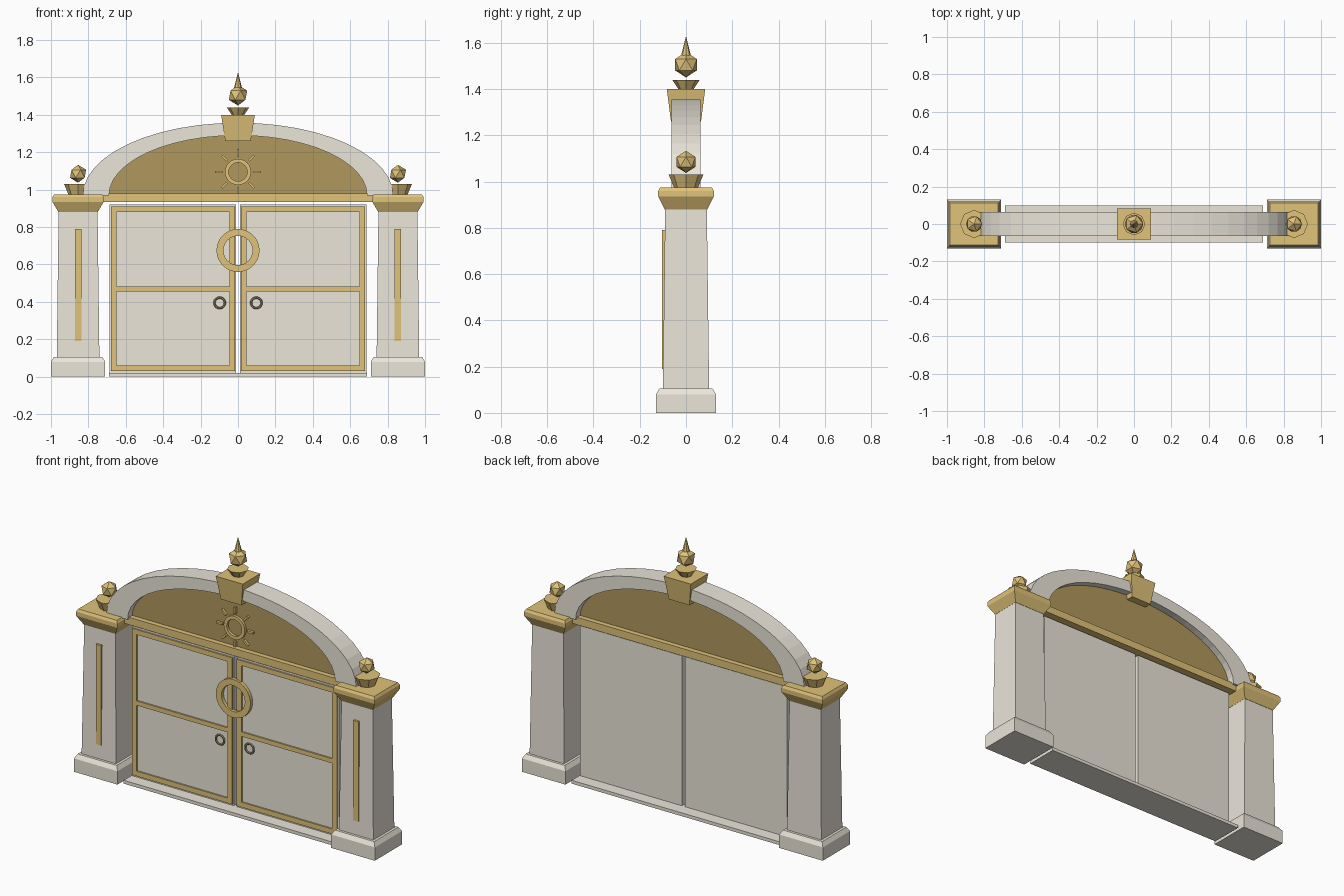
import bpy, bmesh
from math import sin, cos, pi
from mathutils import Matrix, Vector

if "Cube" in bpy.data.objects:
    bpy.data.objects.remove(bpy.data.objects["Cube"])


def material(name, rgb):
    m = bpy.data.materials.new(name)
    m.diffuse_color = (*rgb, 1)
    m.use_nodes = True
    m.node_tree.nodes["Principled BSDF"].inputs["Base Color"].default_value = m.diffuse_color
    return m


STONE = material("pale_stone", (0.83, 0.79, 0.70))
GOLD = material("gold", (0.75, 0.54, 0.19))
DARK = material("dark_gold", (0.44, 0.31, 0.11))
IRON = material("aged_brass", (0.33, 0.27, 0.13))


def finish(name, bm, mat):
    bmesh.ops.recalc_face_normals(bm, faces=bm.faces)
    me = bpy.data.meshes.new(name)
    bm.to_mesh(me)
    bm.free()
    me.materials.append(mat)
    ob = bpy.data.objects.new(name, me)
    bpy.context.collection.objects.link(ob)
    return ob


def skin(bm, rings, closed=False):
    """Join vertex rings with quads; cap the ends unless closed."""
    loops = [[bm.verts.new(p) for p in r] for r in rings]
    n = len(loops[0])
    for a, b in zip(loops, loops[1:] + (loops[:1] if closed else [])):
        for i in range(n):
            j = (i + 1) % n
            bm.faces.new((a[i], a[j], b[j], b[i]))
    if not closed:
        bm.faces.new(loops[0])
        bm.faces.new(loops[-1])


def loft(name, x, levels, mat):
    """Stack of rectangles: (z, half width, half depth)."""
    bm = bmesh.new()
    skin(bm, [[(x + sx * w, sy * d, z) for sx, sy in ((-1, -1), (1, -1), (1, 1), (-1, 1))]
              for z, w, d in levels])
    return finish(name, bm, mat)


def boxes(name, spans, mat):
    """Boxes given as (x0, x1, y0, y1, z0, z1)."""
    bm = bmesh.new()
    for x0, x1, y0, y1, z0, z1 in spans:
        skin(bm, [[(x0, y0, z), (x1, y0, z), (x1, y1, z), (x0, y1, z)] for z in (z0, z1)])
    return finish(name, bm, mat)


def add_ring(bm, x, z, r0, r1, y0, y1, n=32):
    """Flat ring facing the front."""
    skin(bm, [[(x + r * cos(a), y, z + r * sin(a))
               for r, y in ((r0, y0), (r1, y0), (r1, y1), (r0, y1))]
              for a in (2 * pi * i / n for i in range(n))], closed=True)


def finial(name, x, z, h, r0, r1, ball_z, ball_r, spike=None):
    """Flared octagonal cup, faceted ball and optional spike."""
    bm = bmesh.new()
    bmesh.ops.create_cone(bm, cap_ends=True, segments=8, radius1=r0, radius2=r1, depth=h,
                          matrix=Matrix.Translation((x, 0, z + h / 2)))
    bmesh.ops.create_icosphere(bm, subdivisions=1, radius=ball_r,
                               matrix=Matrix.Translation((x, 0, ball_z)))
    if spike:
        s0, s1, r = spike
        bmesh.ops.create_cone(bm, cap_ends=True, segments=8, radius1=r, radius2=0, depth=s1 - s0,
                              matrix=Matrix.Translation((x, 0, (s0 + s1) / 2)))
    return finish(name, bm, GOLD)


# Pillars, door leaves and their trim, mirrored left and right
for side, s in (("left", -1), ("right", 1)):
    px = 0.855 * s
    loft(f"{side}_pillar_base", px, [(0, .145, .13), (.08, .145, .13), (.105, .13, .115)], STONE)
    loft(f"{side}_pillar_shaft", px, [(.10, .114, .10), (.89, .104, .09)], STONE)
    loft(f"{side}_pillar_cap", px, [(.88, .105, .092), (.935, .137, .12),
                                    (.96, .137, .12), (.975, .128, .112)], GOLD)
    boxes(f"{side}_pillar_inlay", [(px - .017, px + .017, -.104, -.08, .19, .79)], GOLD)
    finial(f"{side}_finial", px, .97, .06, .05, .075, 1.085, .048)

    def span(a, b):
        return tuple(sorted((a * s, b * s)))

    boxes(f"{side}_door", [(*span(.01, .688), -.025, .025, .02, .92)], STONE)
    fy = (-.034, -.02)
    boxes(f"{side}_door_frame", [
        (*span(.015, .046), *fy, .03, .91), (*span(.65, .68), *fy, .03, .91),
        (*span(.046, .65), *fy, .88, .91), (*span(.046, .65), *fy, .03, .06),
        (*span(.046, .65), *fy, .455, .482)], GOLD)

    # Door pull ring
    bpy.ops.mesh.primitive_torus_add(major_segments=20, minor_segments=6, major_radius=.028,
                                     minor_radius=.006, location=(.098 * s, -.031, .395),
                                     rotation=(pi / 2, 0, 0))
    pull = bpy.context.object
    pull.name = f"{side}_pull_ring"
    pull.data.materials.append(IRON)

# Threshold and lintel
boxes("threshold", [(-.69, .69, -.10, .10, 0, .02)], STONE)
boxes("lintel", [(-.72, .72, -.05, .05, .935, .98)], GOLD)

# Elliptical arch
N = 24
angles = [pi * i / N for i in range(N + 1)]
bm = bmesh.new()
skin(bm, [[(a * cos(t), y, .97 + b * sin(t))
           for a, b, y in ((.69, .32, -.063), (.83, .388, -.063), (.83, .388, .063), (.69, .32, .063))]
          for t in angles])
finish("arch", bm, STONE)

# Panel filling the arch
bm = bmesh.new()
skin(bm, [[(.70 * cos(t), y, .965 + .33 * sin(t)) for t in angles] for y in (-.02, .02)])
finish("arch_panel", bm, DARK)

# Sun emblem: ring and eight rays
bm = bmesh.new()
add_ring(bm, 0, 1.095, .05, .07, -.036, -.015, 24)
for k in range(8):
    m = (Matrix.Translation((0, -.026, 1.095)) @ Matrix.Rotation(k * pi / 4, 4, 'Y')
         @ Matrix.Translation((.103, 0, 0)) @ Matrix.Diagonal((.04, .018, .012, 1)))
    bmesh.ops.create_cube(bm, size=1, matrix=m)
finish("sun_emblem", bm, GOLD)

# Large ring across both doors
bm = bmesh.new()
add_ring(bm, 0, .675, .078, .115, -.046, -.024)
finish("door_medallion", bm, GOLD)

# Keystone and crowning finial
loft("keystone", 0, [(1.26, .068, .065), (1.40, .09, .083)], GOLD)
finial("crown_finial", 0, 1.395, .045, .03, .06, 1.505, .055, (1.54, 1.63, .022))
